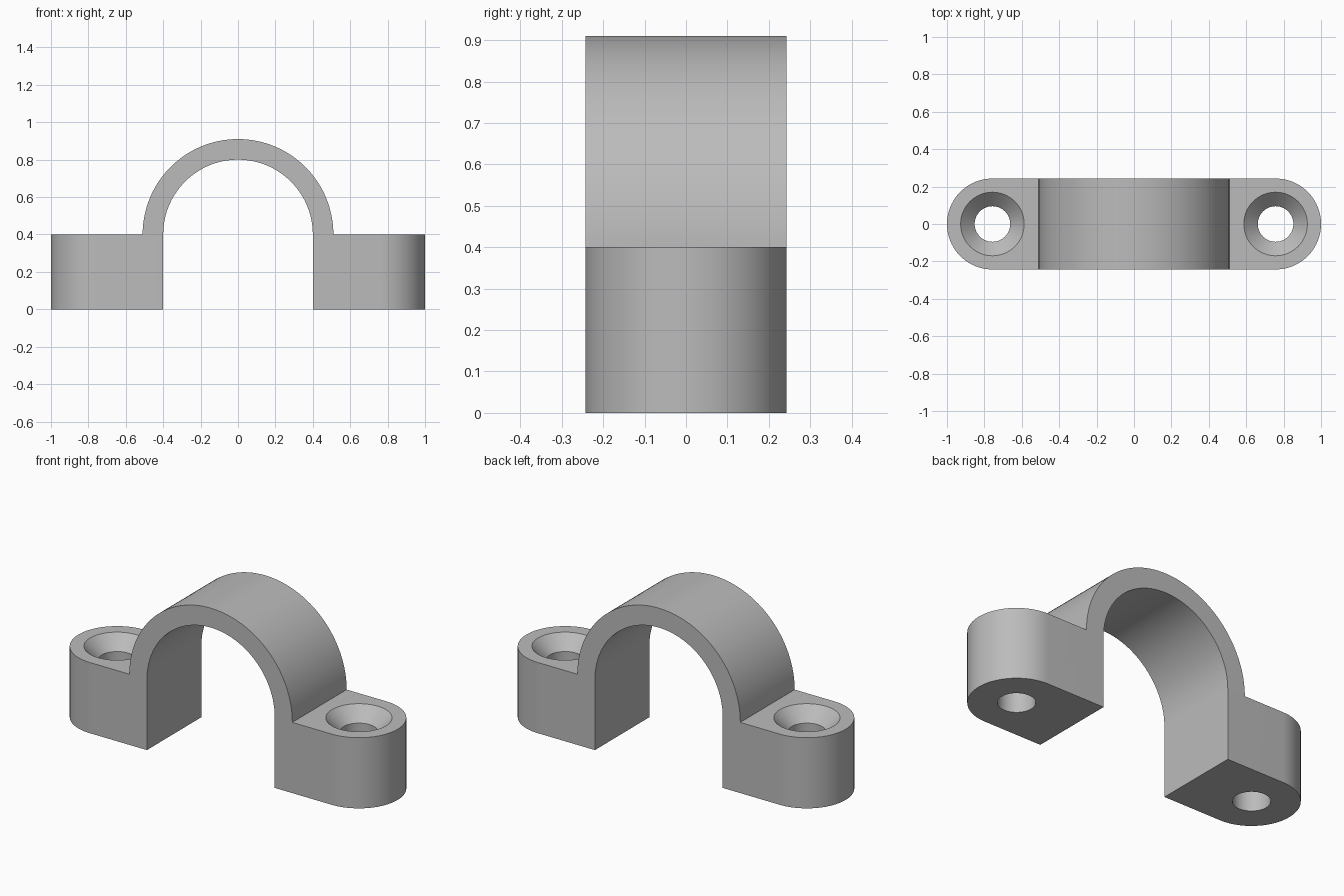
import bpy, bmesh, math
from math import pi, cos, sin
from mathutils import Vector

if "Cube" in bpy.data.objects:
    bpy.data.objects.remove(bpy.data.objects["Cube"])

FOOT_H, INNER_R, OUTER_R = 0.4, 0.4, 0.51
END_R = 0.243
HOLE_X, HOLE_R, SINK_R = 1 - END_R, 0.095, 0.17

grey = bpy.data.materials.new("light grey")
grey.use_nodes = True
colour = (0.5, 0.5, 0.5, 1)
grey.diffuse_color = colour
grey.node_tree.nodes["Principled BSDF"].inputs["Base Color"].default_value = colour


def arc(cx, cy, r, a0, a1, steps):
    angles = [a0 + (a1 - a0) * i / steps for i in range(steps + 1)]
    return [(cx + r * cos(a), cy + r * sin(a)) for a in angles]


def finish(name, bm):
    bmesh.ops.recalc_face_normals(bm, faces=bm.faces)
    mesh = bpy.data.meshes.new(name)
    bm.to_mesh(mesh)
    bm.free()
    mesh.materials.append(grey)
    obj = bpy.data.objects.new(name, mesh)
    bpy.context.collection.objects.link(obj)
    return obj


def extrude(name, points, shift):
    bm = bmesh.new()
    face = bm.faces.new([bm.verts.new(p) for p in points])
    new = bmesh.ops.extrude_face_region(bm, geom=[face])["geom"]
    bmesh.ops.translate(bm, vec=Vector(shift),
                        verts=[g for g in new if isinstance(g, bmesh.types.BMVert)])
    return finish(name, bm)


def lathe(name, profile, x):
    bm = bmesh.new()
    verts = [bm.verts.new((x + r, 0, z)) for r, z in profile]
    edges = [bm.edges.new(pair) for pair in zip(verts, verts[1:])]
    bmesh.ops.spin(bm, geom=verts + edges, cent=(x, 0, 0), axis=(0, 0, 1),
                   angle=2 * pi, steps=64)
    bmesh.ops.remove_doubles(bm, verts=bm.verts, dist=1e-5)
    return finish(name, bm)


def cut(obj, tool, operation):
    mod = obj.modifiers.new(operation, "BOOLEAN")
    mod.object, mod.operation, mod.solver = tool, operation, "EXACT"
    bpy.context.view_layer.objects.active = obj
    bpy.ops.object.modifier_apply(modifier=mod.name)
    bpy.data.objects.remove(tool)


# Front profile: two feet joined by the arch
front = [(-1.1, 0), (-1.1, FOOT_H)]
front += arc(0, FOOT_H, OUTER_R, pi, 0, 64)
front += [(1.1, FOOT_H), (1.1, 0), (INNER_R, 0)]
front += arc(0, FOOT_H, INNER_R, 0, pi, 64) + [(-INNER_R, 0)]
clamp = extrude("pipe_clamp", [(x, -0.3, z) for x, z in front], (0, 0.6, 0))

# Plan outline rounds the outer ends of the feet
plan = arc(HOLE_X, 0, END_R, -pi / 2, pi / 2, 40)
plan += arc(-HOLE_X, 0, END_R, pi / 2, 3 * pi / 2, 40)
cut(clamp, extrude("plan_cutter", [(x, y, -0.1) for x, y in plan], (0, 0, 1.2)), "INTERSECT")

# Countersunk screw holes
rim = SINK_R + 0.01
screw = [(0, -0.1), (HOLE_R, -0.1), (HOLE_R, FOOT_H - SINK_R + HOLE_R),
         (rim, FOOT_H + 0.01), (0, FOOT_H + 0.01)]
for side in (-1, 1):
    cut(clamp, lathe("screw_cutter", screw, side * HOLE_X), "DIFFERENCE")

# Smooth curves, crisp edges
bpy.ops.object.select_all(action="DESELECT")
clamp.select_set(True)
bpy.context.view_layer.objects.active = clamp
bpy.ops.object.shade_smooth_by_angle(angle=math.radians(30))
